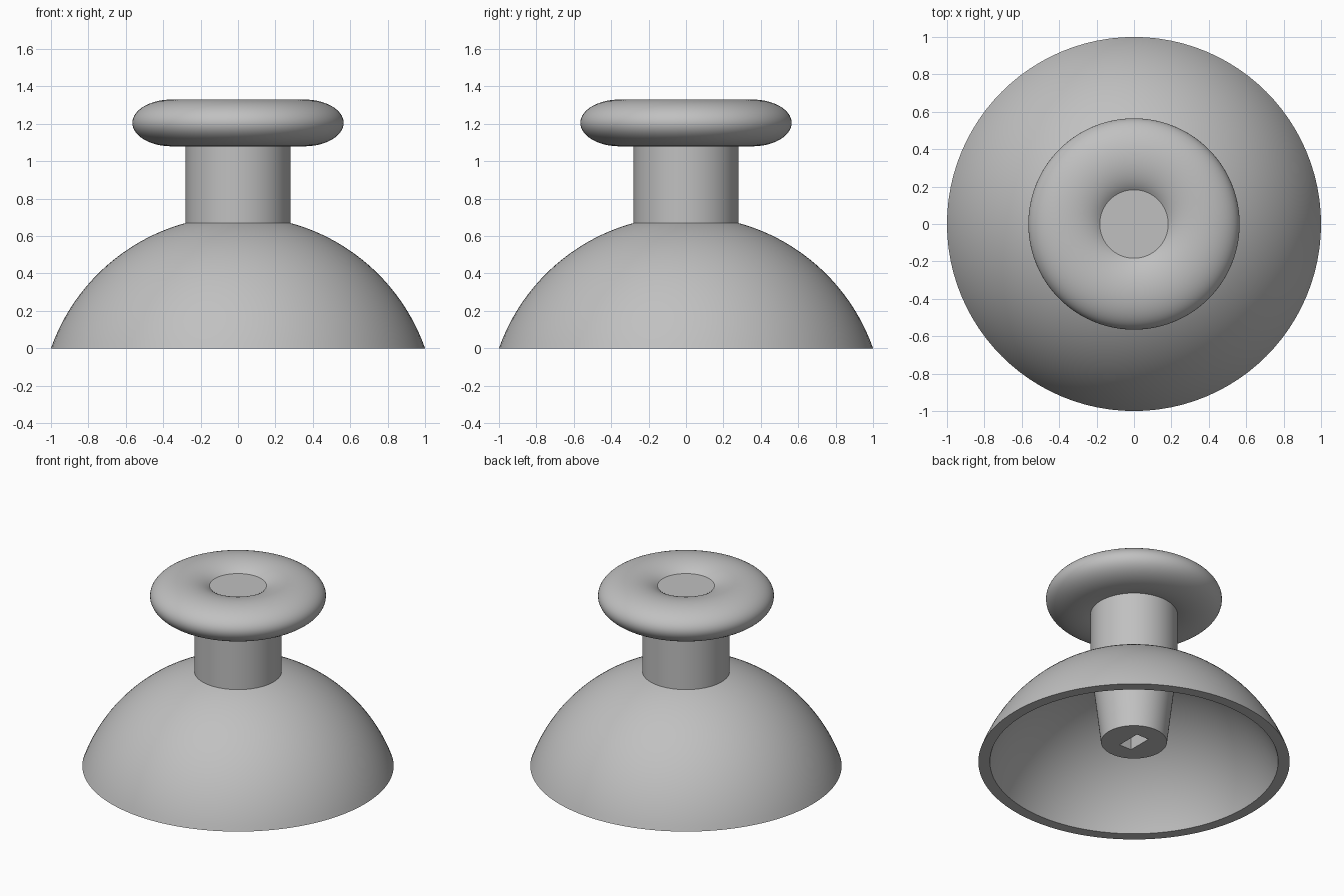
import bpy, bmesh
from math import sin, cos, pi, asin, acos, radians

if "Cube" in bpy.data.objects:
    bpy.data.objects.remove(bpy.data.objects["Cube"], do_unlink=True)

grey = bpy.data.materials.new("grey_plastic")
grey.use_nodes = True
colour = (0.53, 0.53, 0.53, 1)
grey.diffuse_color = colour
grey.node_tree.nodes["Principled BSDF"].inputs["Base Color"].default_value = colour

SEGMENTS = 96


def arc(centre_r, centre_z, a, b, start, end, steps):
    """Elliptical arc as (radius, height) points."""
    angles = [start + (end - start) * i / steps for i in range(steps + 1)]
    return [(centre_r + a * cos(t), centre_z + b * sin(t)) for t in angles]


def lathe(name, profile, cap_start=False, cap_end=False):
    """Turn a profile around the z axis; ends may be closed with flat discs."""
    bm = bmesh.new()
    turns = [2 * pi * i / SEGMENTS for i in range(SEGMENTS)]
    rings = [[bm.verts.new((r * cos(t), r * sin(t), z)) for t in turns]
             for r, z in profile]
    for low, high in zip(rings, rings[1:]):
        for i in range(SEGMENTS):
            j = (i + 1) % SEGMENTS
            bm.faces.new((low[i], low[j], high[j], high[i]))
    if cap_start:
        bm.faces.new(rings[0][::-1])
    if cap_end:
        bm.faces.new(rings[-1])
    mesh = bpy.data.meshes.new(name)
    bm.to_mesh(mesh)
    bm.free()
    mesh.materials.append(grey)
    obj = bpy.data.objects.new(name, mesh)
    bpy.context.collection.objects.link(obj)
    return obj


def select_only(obj):
    bpy.ops.object.select_all(action='DESELECT')
    obj.select_set(True)
    bpy.context.view_layer.objects.active = obj


# Hollow dome skirt: inner wall down, flat rim, outer wall up
sphere_z, outer_r, inner_r = -0.353, 1.0605, 0.991
rim_inner = asin(-sphere_z / inner_r)
rim_outer = asin(-sphere_z / outer_r)
dome = lathe("dome_skirt",
             arc(0, sphere_z, inner_r, inner_r, acos(0.26 / inner_r), rim_inner, 28)
             + arc(0, sphere_z, outer_r, outer_r, rim_outer, acos(0.28 / outer_r), 28))

# Straight stem between dome and thumb pad
stem = lathe("stem", [(0.28, 0.665), (0.28, 1.09)])

# Rounded thumb pad with a dished top and a flat centre disc
pad = lathe("thumb_pad",
            arc(0.355, 1.205, 0.21, 0.125, radians(-111), radians(145), 44),
            cap_end=True)

# Tapered socket post under the dome, with a rectangular slot
post = lathe("socket_post", [(0.212, 0.145), (0.27, 0.64)], True, True)
bpy.ops.mesh.primitive_cube_add(size=1, location=(0, 0, 0.27))
cutter = bpy.context.object
cutter.name = "slot_cutter"
cutter.scale = (0.096, 0.174, 0.4)
cutter.hide_render = True
cutter.data.materials.append(grey)
cut = post.modifiers.new("slot", 'BOOLEAN')
cut.operation = 'DIFFERENCE'
cut.solver = 'EXACT'
cut.object = cutter
select_only(post)
bpy.ops.object.modifier_apply(modifier=cut.name)
bpy.data.objects.remove(cutter, do_unlink=True)

for part in (dome, stem, pad, post):
    select_only(part)
    bpy.ops.object.shade_smooth_by_angle(angle=radians(30))
